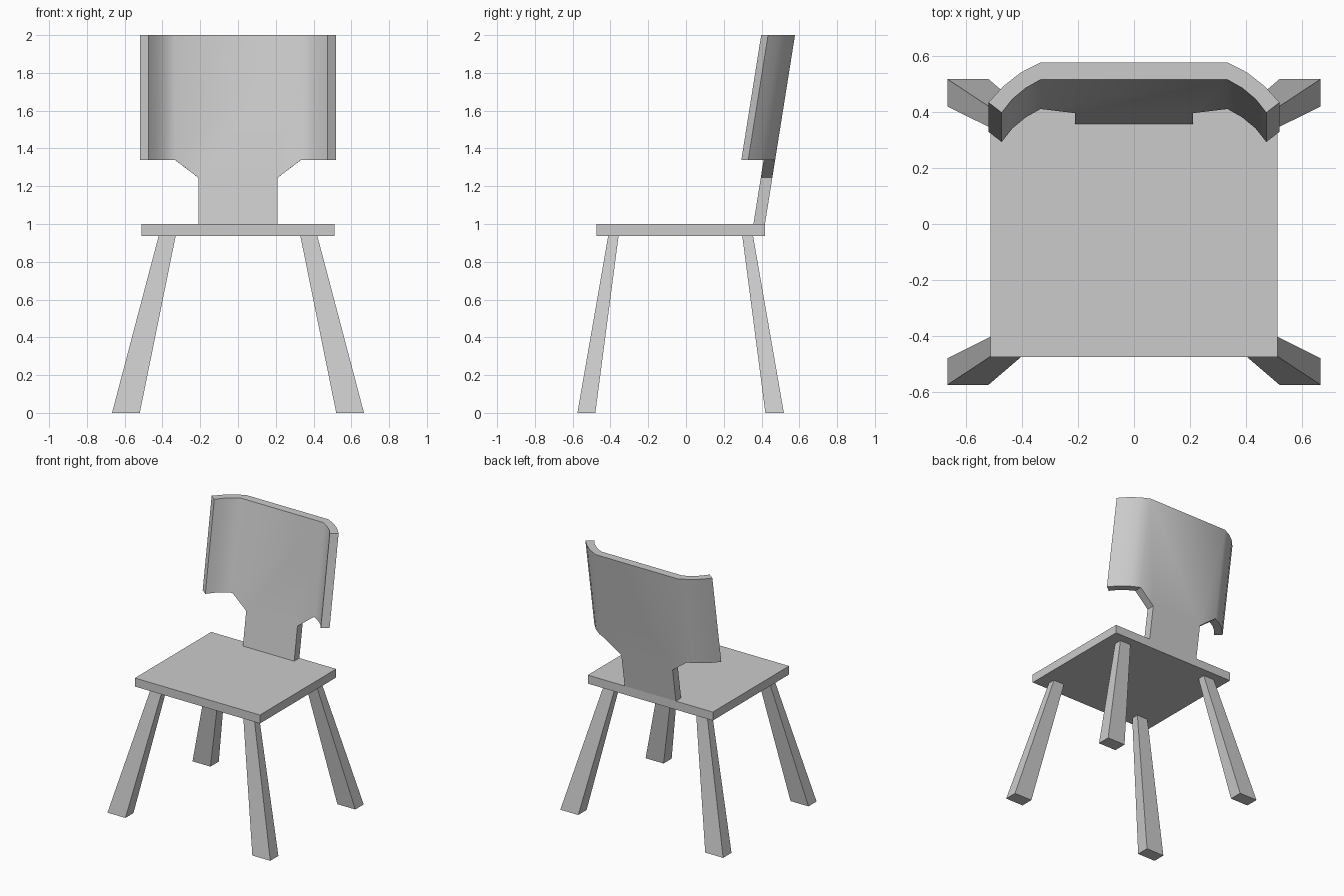
import bpy, bmesh, math

if "Cube" in bpy.data.objects:
    bpy.data.objects.remove(bpy.data.objects["Cube"])


def make_object(name, verts, faces):
    mesh = bpy.data.meshes.new(name)
    mesh.from_pydata(verts, [], faces)
    bm = bmesh.new()
    bm.from_mesh(mesh)
    bmesh.ops.recalc_face_normals(bm, faces=bm.faces)
    bm.to_mesh(mesh)
    bm.free()
    obj = bpy.data.objects.new(name, mesh)
    bpy.context.collection.objects.link(obj)
    return obj


def tapered_block(name, bottom, top, z0, z1):
    """Four-sided block; bottom and top are (x0, x1, y0, y1)."""
    verts = []
    for (x0, x1, y0, y1), z in ((bottom, z0), (top, z1)):
        verts += [(x0, y0, z), (x1, y0, z), (x1, y1, z), (x0, y1, z)]
    faces = [(3, 2, 1, 0), (4, 5, 6, 7)]
    faces += [(i, (i + 1) % 4, (i + 1) % 4 + 4, i + 4) for i in range(4)]
    return make_object(name, verts, faces)


# Seat
seat = (-0.512, 0.512, -0.475, 0.418)
tapered_block("seat", seat, seat, 0.937, 1.0)

# Splayed, tapered legs
for row, foot_y, top_y in (("front", (-0.575, -0.48), (-0.412, -0.357)),
                           ("back", (0.42, 0.518), (0.298, 0.355))):
    for side, s in (("left", -1), ("right", 1)):
        foot_x = sorted((s * 0.52, s * 0.667))
        top_x = sorted((s * 0.33, s * 0.42))
        tapered_block(f"{row}_{side}_leg", (*foot_x, *foot_y),
                      (*top_x, *top_y), 0.0, 0.937)

# Backrest: wrapped panel on a narrow neck, leaning backwards
LEAN = 0.159
inner = [(0.334, 0.516), (0.387, 0.486), (0.434, 0.447), (0.473, 0.398)]
outer = [(0.335, 0.577), (0.4045, 0.5415), (0.466, 0.4935), (0.52, 0.4345)]


def outline(arc):
    y = arc[0][1]
    half = [(0.21, y, 1.0), (0.21, y, 1.245)]
    half += [(px, py, 1.34) for px, py in arc]
    half += [(px, py, 2.0) for px, py in reversed(arc)]
    loop = half + [(-px, py, pz) for px, py, pz in reversed(half)]
    return [(px, py - LEAN * (2.0 - pz), pz) for px, py, pz in loop]


front, back = outline(inner), outline(outer)
n = len(front)
faces = []
for base in (0, n):
    # flat middle with neck, then the curved wings
    middle = [0, 1, 2, 9, n - 10, n - 3, n - 2, n - 1]
    faces.append([base + i for i in middle])
    for k in range(3):
        quad = [2 + k, 3 + k, 8 - k, 9 - k]
        faces.append([base + i for i in quad])
        faces.append([base + n - 1 - i for i in reversed(quad)])
# rim joining the two skins
faces += [(i, (i + 1) % n, (i + 1) % n + n, i + n) for i in range(n)]
backrest = make_object("backrest", front + back, faces)

bpy.ops.object.select_all(action='DESELECT')
backrest.select_set(True)
bpy.context.view_layer.objects.active = backrest
bpy.ops.object.shade_smooth_by_angle(angle=math.radians(32))
